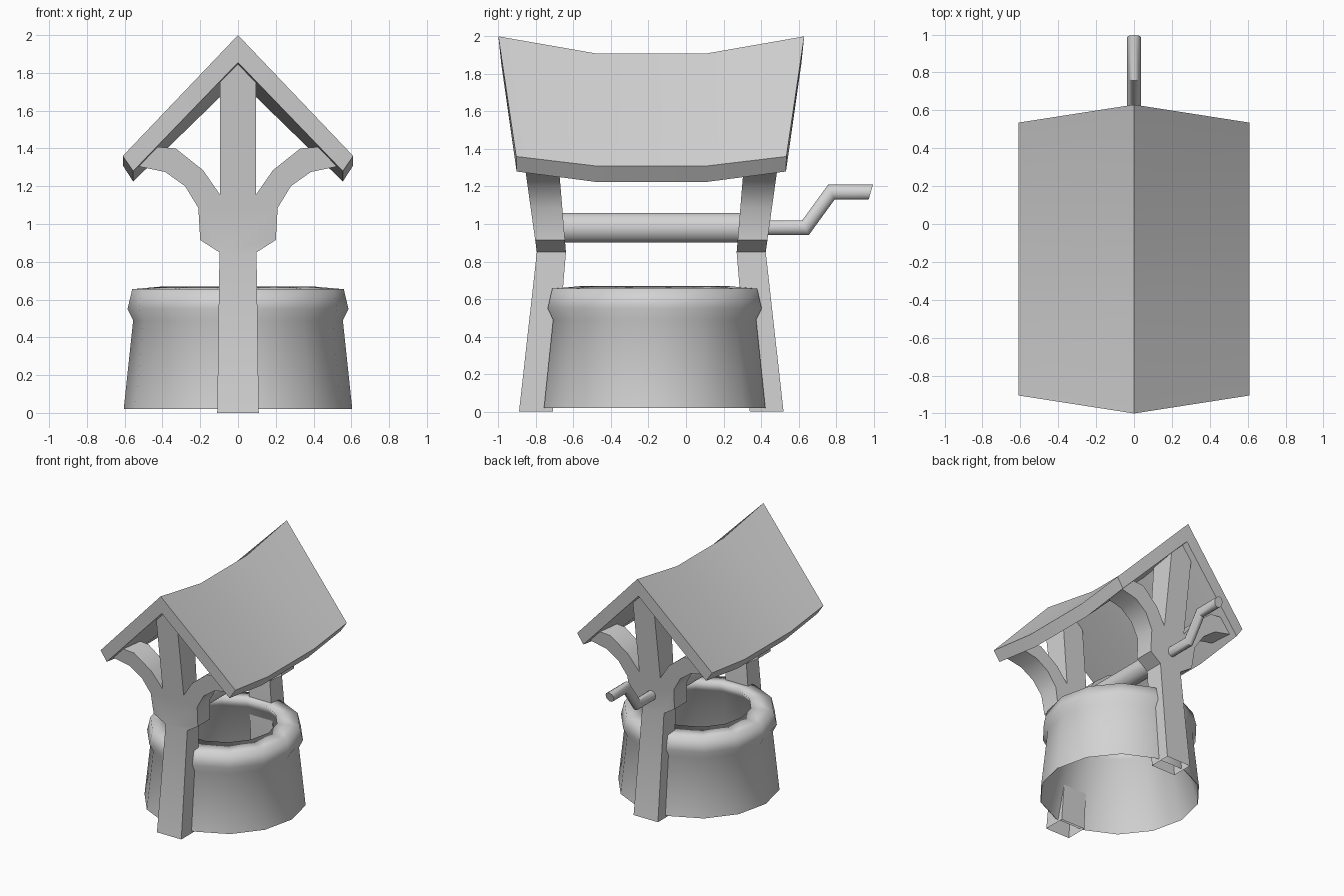
import bpy, bmesh, math

cube = bpy.data.objects.get("Cube")
if cube:
    bpy.data.objects.remove(cube, do_unlink=True)

CY = -0.185  # middle of the structure; the crank reaches further back

grey = bpy.data.materials.new("plain_grey")
grey.use_nodes = True
grey.diffuse_color = (0.65, 0.65, 0.65, 1)
grey.node_tree.nodes["Principled BSDF"].inputs["Base Color"].default_value = grey.diffuse_color


def finish(name, bm, angle=40):
    """Turn a bmesh into a smooth-shaded object with sharp corners."""
    bmesh.ops.recalc_face_normals(bm, faces=bm.faces)
    mesh = bpy.data.meshes.new(name)
    bm.to_mesh(mesh)
    bm.free()
    mesh.materials.append(grey)
    obj = bpy.data.objects.new(name, mesh)
    bpy.context.collection.objects.link(obj)
    bpy.ops.object.select_all(action='DESELECT')
    obj.select_set(True)
    bpy.context.view_layer.objects.active = obj
    bpy.ops.object.shade_smooth_by_angle(angle=math.radians(angle))
    return obj


def loft(bm, rings):
    """Bridge consecutive closed rings of points and return their vertices."""
    rows = [[bm.verts.new(p) for p in ring] for ring in rings]
    for a, b in zip(rows, rows[1:]):
        n = len(a)
        for i in range(n):
            j = (i + 1) % n
            bm.faces.new((a[i], a[j], b[j], b[i]))
    return rows


# Well wall: flared outside, thick rim, inner face tapering to the foot
def well_wall():
    sides = 14
    profile = [(0.605, 0.02), (0.555, 0.49), (0.585, 0.55), (0.56, 0.655),
               (0.39, 0.67), (0.46, 0.58), (0.60, 0.02)]
    turns = [2 * math.pi * i / sides for i in range(sides)]
    bm = bmesh.new()
    loft(bm, [[(r * math.cos(t), -0.167 + r * math.sin(t), z) for t in turns]
              for r, z in profile])
    finish("well_wall", bm, 180)


# Posts: a tapered leg, then an outward-leaning top with two curved braces
KNEE = 0.85
LEG = [(0.11, 0), (0.098, KNEE)]
HEAD = [(0.098, KNEE), (0.20, 0.915), (0.21, 1.085), (0.28, 1.20), (0.385, 1.275),
        (0.55, 1.31), (0.45, 1.41), (0.33, 1.40), (0.185, 1.285), (0.095, 1.155),
        (0.095, 1.77), (0, 1.85)]


def depth(z, outer):
    """Distance of a post face from the middle at a given height."""
    if z <= KNEE:
        t = z / KNEE
        return 0.705 - 0.095 * t if outer else 0.525 - 0.07 * t
    return 0.61 + 0.14 * (z - KNEE) if outer else 0.455 + 0.083 * (z - KNEE)


def post(name, side):
    bm = bmesh.new()
    made = {}

    def vert(x, z, outer):
        key = (x, z, outer)
        if key not in made:
            made[key] = bm.verts.new((x, CY + side * depth(z, outer), z))
        return made[key]

    for half in (LEG, HEAD):
        outline = half + [(-x, z) for x, z in reversed(half) if x > 0]
        for outer in (True, False):
            bm.faces.new([vert(x, z, outer) for x, z in outline])
        for a, b in zip(outline, outline[1:] + outline[:1]):
            # the foot is open and leg and head join at the knee
            if a[1] == b[1] and a[1] in (0, KNEE):
                continue
            bm.faces.new((vert(*a, True), vert(*b, True), vert(*b, False), vert(*a, False)))
    finish(name, bm)


# Roof: a thick gable that sags in the middle and flares at the ridge ends
def roof():
    end = [(0, 0.815, 2.0), (0.61, 0.72, 1.36), (0.555, 0.718, 1.28), (0, 0.80, 1.855)]
    mid = [(0, 0.30, 1.91), (0.61, 0.30, 1.31), (0.555, 0.30, 1.225), (0, 0.30, 1.765)]

    def section(half, side):
        mirrored = [(-x, y, z) for x, y, z in (half[2], half[1])]
        return [(x, CY + side * y, z) for x, y, z in half + mirrored]

    bm = bmesh.new()
    rows = loft(bm, [section(end, -1), section(mid, -1), section(mid, 1), section(end, 1)])
    for row in (rows[0], rows[-1]):
        bm.faces.new(row[:4])
        bm.faces.new((row[0], row[3], row[4], row[5]))
    finish("roof", bm)


# Round bars running from front to back, each ring given as (y, z, slant)
def bar(name, path, radius, sides=12):
    turns = [2 * math.pi * (i + 0.5) / sides for i in range(sides)]
    bm = bmesh.new()
    rows = loft(bm, [[(0.9 * radius * math.cos(t), y + slant * math.sin(t),
                       z + radius * math.sin(t)) for t in turns] for y, z, slant in path])
    for row in (rows[0], rows[-1]):
        bm.faces.new(row)
    finish(name, bm)


well_wall()
post("front_post", -1)
post("back_post", 1)
roof()
bar("rope_axle", [(-0.68, 0.98, 0), (0.33, 0.98, 0)], 0.082)
bar("crank_handle", [(0.38, 0.98, 0), (0.637, 0.98, -0.018), (0.775, 1.17, -0.018),
                     (0.985, 1.17, 0.012)], 0.041)
